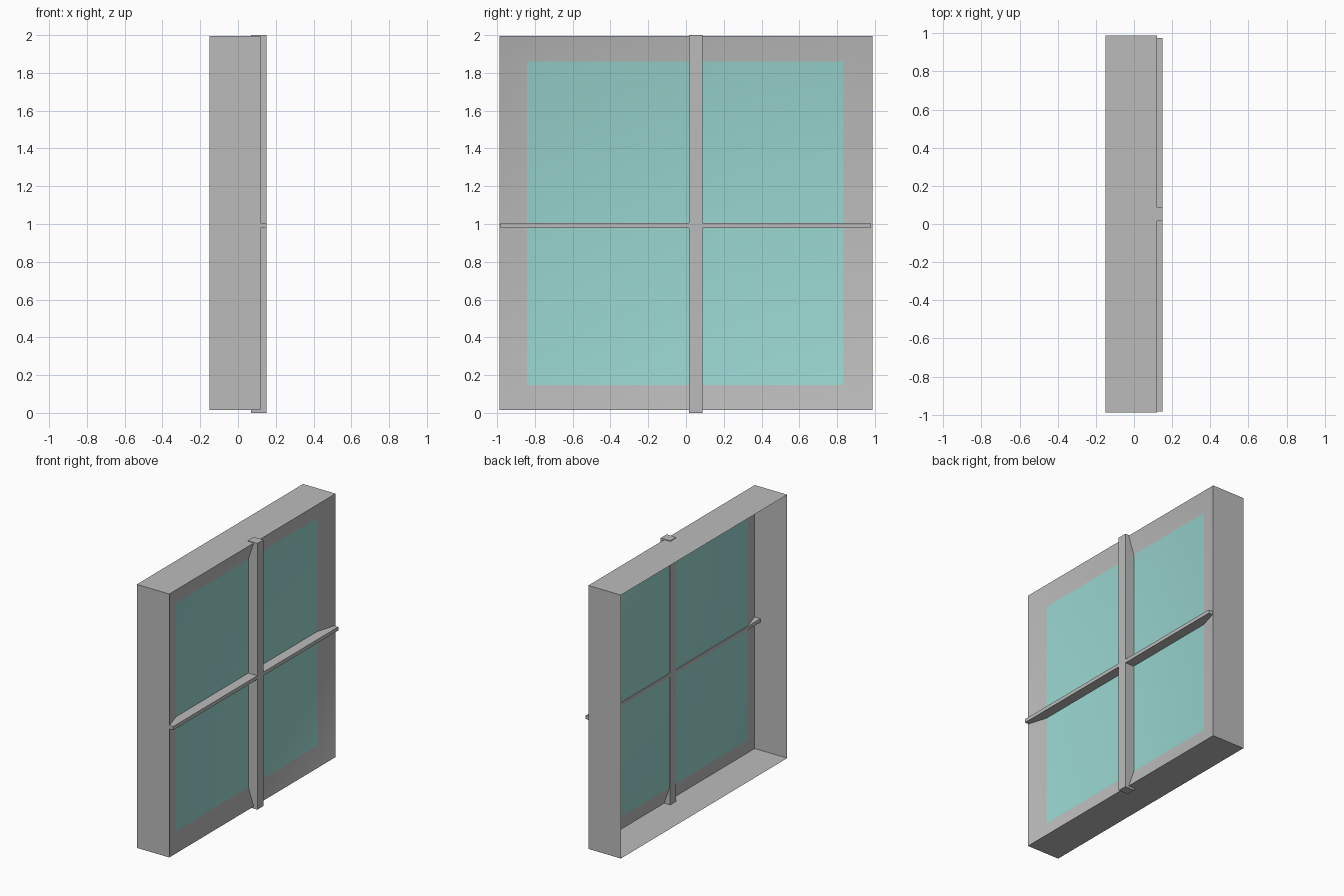
import bpy
import bmesh
import math

if "Cube" in bpy.data.objects:
    bpy.data.objects.remove(bpy.data.objects["Cube"])


def material(name, rgb):
    m = bpy.data.materials.new(name)
    m.diffuse_color = (*rgb, 1.0)
    m.use_nodes = True
    m.node_tree.nodes["Principled BSDF"].inputs["Base Color"].default_value = m.diffuse_color
    return m


grey = material("frame_grey", (0.50, 0.50, 0.50))
teal = material("glass_teal", (0.32, 0.67, 0.63))


def make_object(name, bm, mats):
    me = bpy.data.meshes.new(name)
    bm.to_mesh(me)
    bm.free()
    for m in mats:
        me.materials.append(m)
    ob = bpy.data.objects.new(name, me)
    bpy.context.collection.objects.link(ob)
    return ob


def ring(bm, x, y0, y1, z0, z1):
    return [bm.verts.new((x, y, z)) for y, z in
            ((y0, z0), (y1, z0), (y1, z1), (y0, z1))]


# Open-backed frame: thin outer walls, sloped front border, recessed glass
bm = bmesh.new()
rings = [ring(bm, -0.15, -0.987, 0.987, 0.016, 1.995),
         ring(bm, 0.12, -0.987, 0.987, 0.016, 1.995),
         ring(bm, 0.075, -0.841, 0.834, 0.147, 1.86)]
for a, b in zip(rings, rings[1:]):
    for i in range(4):
        j = (i + 1) % 4
        bm.faces.new((a[i], a[j], b[j], b[i]))
glass = bm.faces.new(rings[-1])
glass.material_index = 1
bm.normal_update()
# Soft shading across the shallow recess, sharp outer corners
for f in bm.faces:
    f.smooth = True
for e in bm.edges:
    e.smooth = len(e.link_faces) == 2 and e.calc_face_angle() < math.radians(30)
make_object("window_frame", bm, [grey, teal])

# Crossed glazing bars: one plus-shaped outline extruded through the glass
Y0, Y1, YA, YB = -0.983, 0.976, 0.016, 0.087
Z0, Z1, ZA, ZB = 0.0, 2.0, 0.979, 1.006
outline = [(YA, Z0), (YB, Z0), (YB, ZA), (Y1, ZA), (Y1, ZB), (YB, ZB),
           (YB, Z1), (YA, Z1), (YA, ZB), (Y0, ZB), (Y0, ZA), (YA, ZA)]
bm = bmesh.new()
base = bm.faces.new([bm.verts.new((0.07, y, z)) for y, z in outline])
ext = bmesh.ops.extrude_face_region(bm, geom=[base], use_keep_orig=True)
for g in ext["geom"]:
    if isinstance(g, bmesh.types.BMVert):
        g.co.x = 0.15
bmesh.ops.recalc_face_normals(bm, faces=bm.faces[:])
make_object("glazing_bars", bm, [grey])
